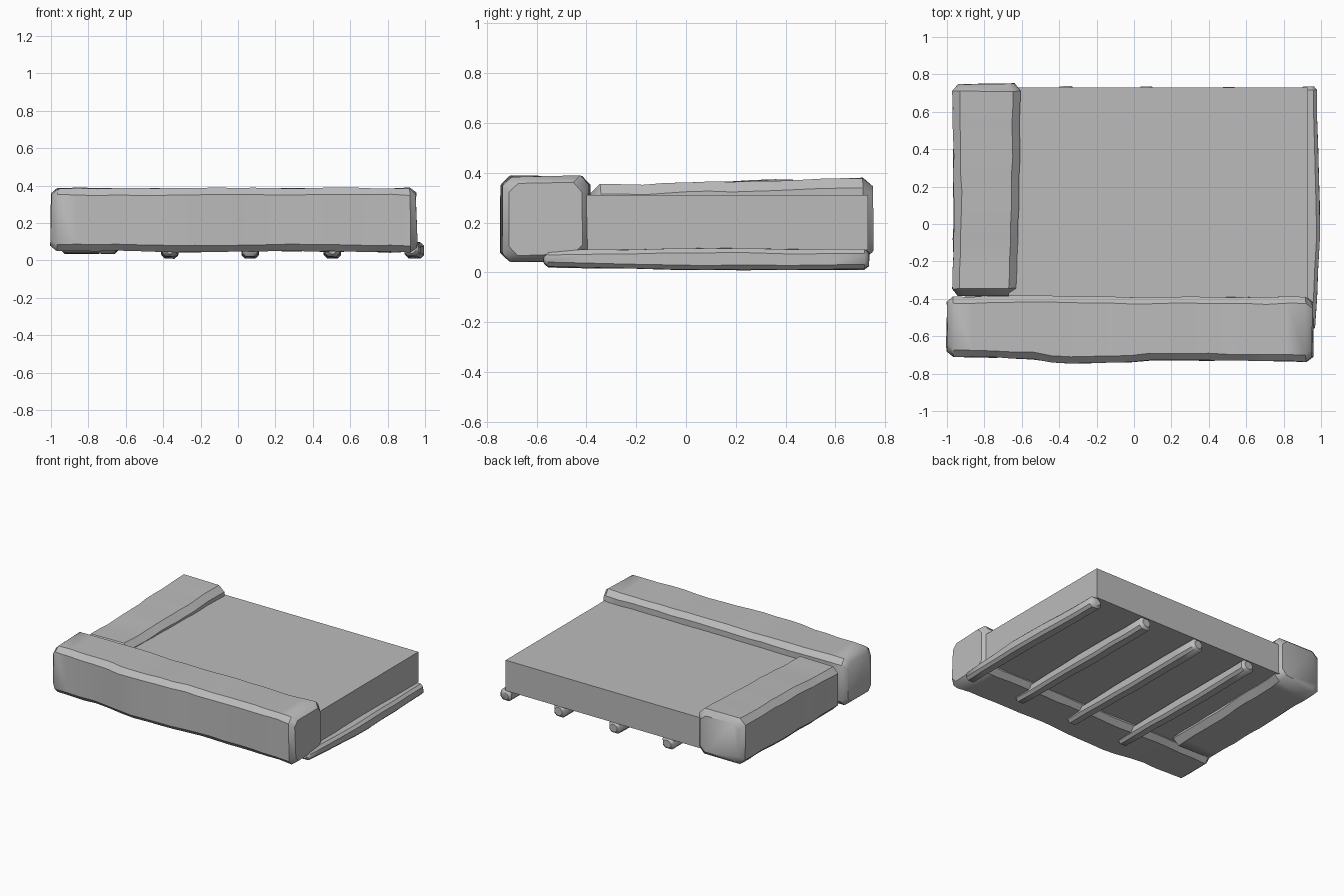
import bpy
import bmesh
from mathutils import Vector, noise

cube = bpy.data.objects.get("Cube")
if cube:
    bpy.data.objects.remove(cube, do_unlink=True)

# One plain grey for everything
grey = bpy.data.materials.new("stone_grey")
grey.use_nodes = True
colour = (0.5, 0.5, 0.5, 1)
grey.diffuse_color = colour
grey.node_tree.nodes["Principled BSDF"].inputs["Base Color"].default_value = colour


def finish(name, bm, smooth=None):
    bmesh.ops.recalc_face_normals(bm, faces=bm.faces)
    mesh = bpy.data.meshes.new(name)
    bm.to_mesh(mesh)
    bm.free()
    mesh.materials.append(grey)
    obj = bpy.data.objects.new(name, mesh)
    bpy.context.collection.objects.link(obj)
    if smooth:
        bpy.ops.object.select_all(action="DESELECT")
        obj.select_set(True)
        bpy.context.view_layer.objects.active = obj
        bpy.ops.object.shade_smooth_by_angle(angle=smooth)
    return obj


def sample(stations, t):
    """Straight-line blend between the two stations around t."""
    for a, b in zip(stations, stations[1:]):
        if t <= b[0]:
            f = (t - a[0]) / (b[0] - a[0])
            return [p + (q - p) * f for p, q in zip(a[1:], b[1:])]
    return stations[-1][1:]


def worn_beam(name, along_x, stations, chamfer, rings, wear):
    """Chamfered bar; stations are (position, side low, side high, bottom, top)."""
    start, end = stations[0][0], stations[-1][0]
    spots = [start] + [start + chamfer + (end - start - 2 * chamfer) * i / rings
                       for i in range(rings + 1)] + [end]
    bm = bmesh.new()
    loops = []
    for i, t in enumerate(spots):
        s0, s1, z0, z1 = sample(stations, t)
        inset = chamfer * 0.8 if i in (0, len(spots) - 1) else 0
        s0, s1, z0, z1 = s0 + inset, s1 - inset, z0 + inset, z1 - inset
        c = chamfer
        section = [(s0 + c, z0), (s1 - c, z0), (s1, z0 + c), (s1, z1 - c),
                   (s1 - c, z1), (s0 + c, z1), (s0, z1 - c), (s0, z0 + c)]
        loop = []
        for s, z in section:
            co = Vector((t, s, z) if along_x else (s, t, z))
            co += noise.noise_vector(co * 7) * wear
            loop.append(bm.verts.new(co))
        loops.append(loop)
    for a, b in zip(loops, loops[1:]):
        for k in range(8):
            n = (k + 1) % 8
            bm.faces.new((a[k], a[n], b[n], b[k]))
    bm.faces.new(loops[0])
    bm.faces.new(loops[-1])
    return finish(name, bm, smooth=0.7)


# Flat deck slab
bm = bmesh.new()
bmesh.ops.create_cube(bm, size=1)
bmesh.ops.scale(bm, vec=(1.6, 1.16, 0.22), verts=bm.verts)
bmesh.ops.translate(bm, vec=(0.13, 0.15, 0.2), verts=bm.verts)
finish("deck_slab", bm)

# Rounded kerb along the front
worn_beam("front_kerb", True, [
    (-1.0, -0.71, -0.39, 0.05, 0.385),
    (-0.55, -0.72, -0.385, 0.05, 0.385),
    (-0.38, -0.745, -0.385, 0.045, 0.385),
    (-0.05, -0.745, -0.39, 0.045, 0.385),
    (0.1, -0.725, -0.39, 0.05, 0.385),
    (0.955, -0.735, -0.39, 0.045, 0.385)], 0.035, 18, 0.008)

# Rounded kerb along the model's right side
worn_beam("right_kerb", False, [
    (-0.385, -0.97, -0.625, 0.04, 0.35),
    (0.1, -0.965, -0.62, 0.035, 0.365),
    (0.75, -0.97, -0.605, 0.05, 0.38)], 0.04, 12, 0.008)

# Joists under the deck
for i, x in enumerate((-0.365, 0.065, 0.505)):
    worn_beam(f"joist_{i + 1}", False, [
        (-0.57, x - 0.04, x + 0.04, 0.022, 0.09),
        (0.1, x - 0.045, x + 0.045, 0.01, 0.1),
        (0.735, x - 0.045, x + 0.045, 0.012, 0.095)], 0.018, 8, 0.005)

# Bowed joist at the open edge
worn_beam("edge_joist", False, [
    (-0.57, 0.89, 0.97, 0.022, 0.085),
    (0.0, 0.905, 0.995, 0.01, 0.1),
    (0.735, 0.89, 0.975, 0.012, 0.09)], 0.018, 8, 0.005)
